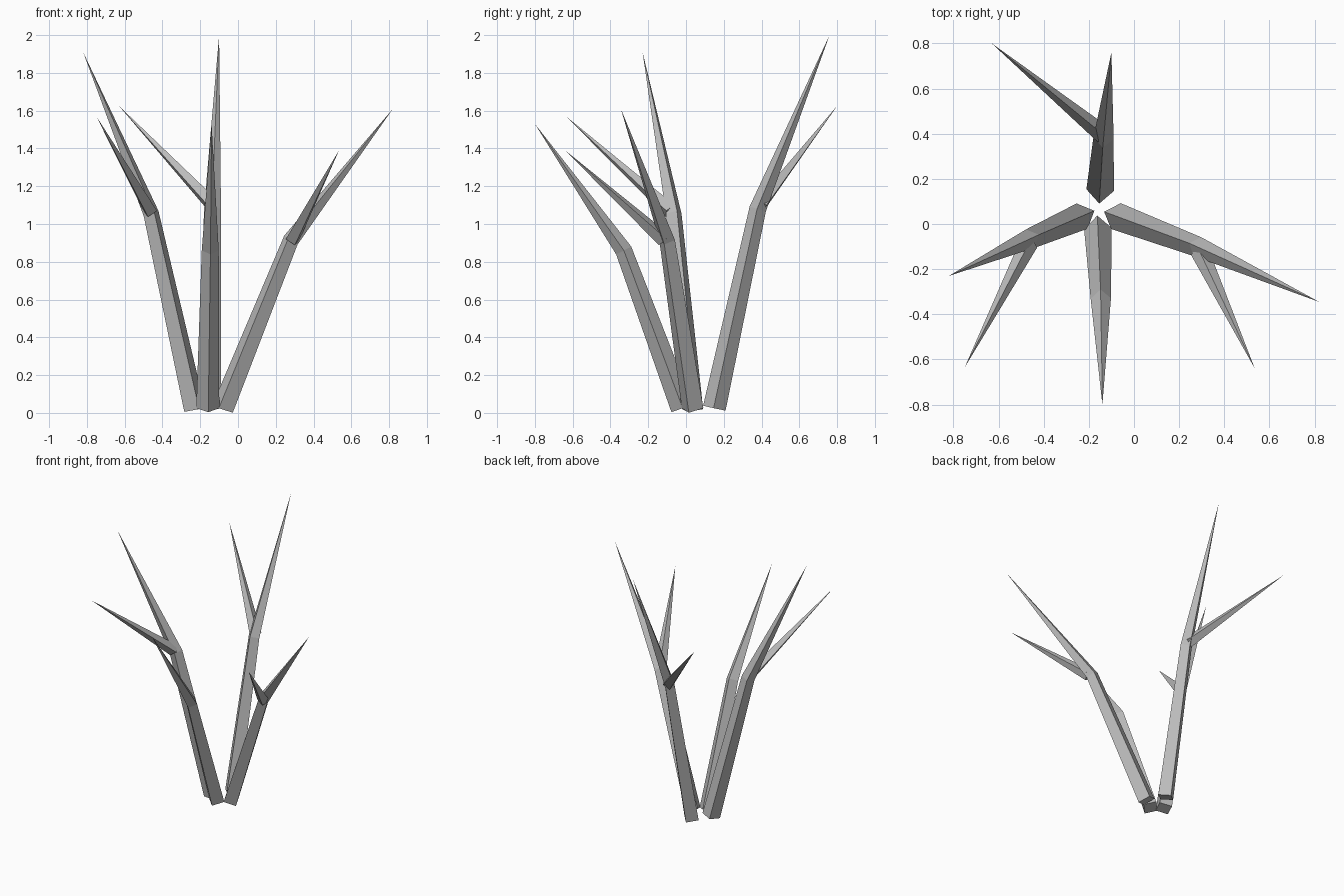
import bpy, bmesh
from mathutils import Vector

if "Cube" in bpy.data.objects:
    bpy.data.objects.remove(bpy.data.objects["Cube"])

bark = bpy.data.materials.new("grey_bark")
bark.diffuse_color = (0.5, 0.5, 0.5, 1)
bark.use_nodes = True
bark.node_tree.nodes["Principled BSDF"].inputs["Base Color"].default_value = bark.diffuse_color


def spike(name, points, radii):
    """Four-sided tube through the points, flat at the base and ending in a sharp tip."""
    pts = [Vector(p) for p in points]
    bm = bmesh.new()
    rings = []
    for i, r in enumerate(radii):
        ahead = (pts[i + 1] - pts[i]).normalized()
        along = (ahead + (pts[i] - pts[i - 1]).normalized()) if i else ahead
        along.normalize()
        side = Vector((0, 0, 1)).cross(along).normalized()
        up = along.cross(side)
        rings.append([bm.verts.new(pts[i] + d * r) for d in (side, up, -side, -up)])
    tip = bm.verts.new(pts[-1])
    bm.faces.new(rings[0])
    for a, b in zip(rings, rings[1:]):
        for k in range(4):
            n = (k + 1) % 4
            bm.faces.new((a[k], a[n], b[n], b[k]))
    for k in range(4):
        bm.faces.new((rings[-1][k], rings[-1][(k + 1) % 4], tip))
    bmesh.ops.recalc_face_normals(bm, faces=bm.faces)
    mesh = bpy.data.meshes.new(name)
    bm.to_mesh(mesh)
    bm.free()
    mesh.materials.append(bark)
    bpy.context.collection.objects.link(bpy.data.objects.new(name, mesh))


# Main stems: base, bend, tip
stems = {
    "front_stem": ((-0.16, -0.02, 0.025), (-0.147, -0.33, 0.86), (-0.14, -0.80, 1.53)),
    "back_stem": ((-0.15, 0.15, 0.025), (-0.135, 0.38, 1.08), (-0.10, 0.76, 2.0)),
    "left_stem": ((-0.23, 0.035, 0.02), (-0.46, -0.065, 1.055), (-0.82, -0.23, 1.91)),
    "right_stem": ((-0.08, 0.035, 0.025), (0.28, -0.10, 0.915), (0.82, -0.345, 1.61)),
}
for name, pts in stems.items():
    spike(name, pts, (0.061, 0.045))

# Side twigs sprouting near the bends
twigs = {
    "back_twig": ((-0.135, 0.395, 1.10), (-0.63, 0.80, 1.625)),
    "left_twig": ((-0.465, -0.085, 1.07), (-0.75, -0.635, 1.57)),
    "right_twig": ((0.29, -0.12, 0.92), (0.535, -0.64, 1.39)),
}
for name, pts in twigs.items():
    spike(name, pts, (0.041,))
